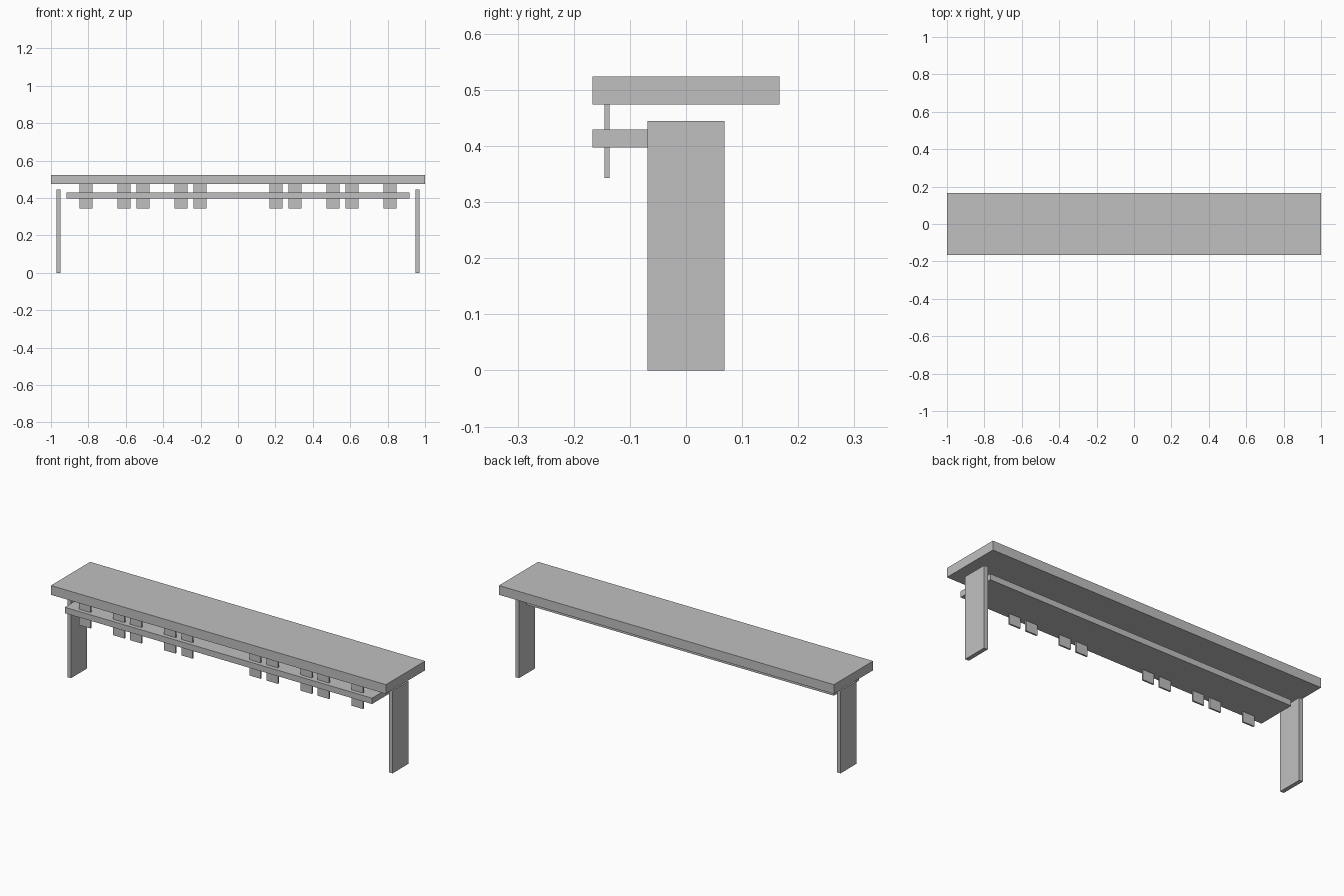
import bpy
from mathutils import Matrix, Vector
import bmesh

default_cube = bpy.data.objects.get("Cube")
if default_cube:
    bpy.data.objects.remove(default_cube, do_unlink=True)

# Single plain grey finish
grey = bpy.data.materials.new("light_grey")
grey.use_nodes = True
colour = (0.53, 0.53, 0.53, 1.0)
grey.diffuse_color = colour
grey.node_tree.nodes["Principled BSDF"].inputs["Base Color"].default_value = colour


def board(name, low, high):
    """Rectangular board between two opposite corners, origin at its centre."""
    low, high = Vector(low), Vector(high)
    bm = bmesh.new()
    bmesh.ops.create_cube(bm, size=1, matrix=Matrix.Diagonal((high - low).to_4d()))
    mesh = bpy.data.meshes.new(name)
    bm.to_mesh(mesh)
    bm.free()
    mesh.materials.append(grey)
    obj = bpy.data.objects.new(name, mesh)
    obj.location = (low + high) / 2
    bpy.context.collection.objects.link(obj)
    return obj


# Seat slab and the shelf rail beneath it
SEAT_BOTTOM = 0.474
board("seat", (-1, -0.167, SEAT_BOTTOM), (1, 0.167, 0.524))
board("under_shelf", (-0.917, -0.167, 0.397), (0.917, 0.049, 0.429))

# Mirrored legs and hanging tabs
PEG_HALF = 0.034
for side, sign in (("left", 1), ("right", -1)):
    leg_x = 0.96 * sign
    board(f"{side}_leg", (leg_x - 0.011, -0.069, 0), (leg_x + 0.011, 0.069, 0.445))
    for i, x in enumerate((0.203, 0.305, 0.508, 0.61, 0.813), 1):
        board(f"{side}_tab_{i}",
              (sign * x - PEG_HALF, -0.145, 0.343),
              (sign * x + PEG_HALF, -0.136, SEAT_BOTTOM))
